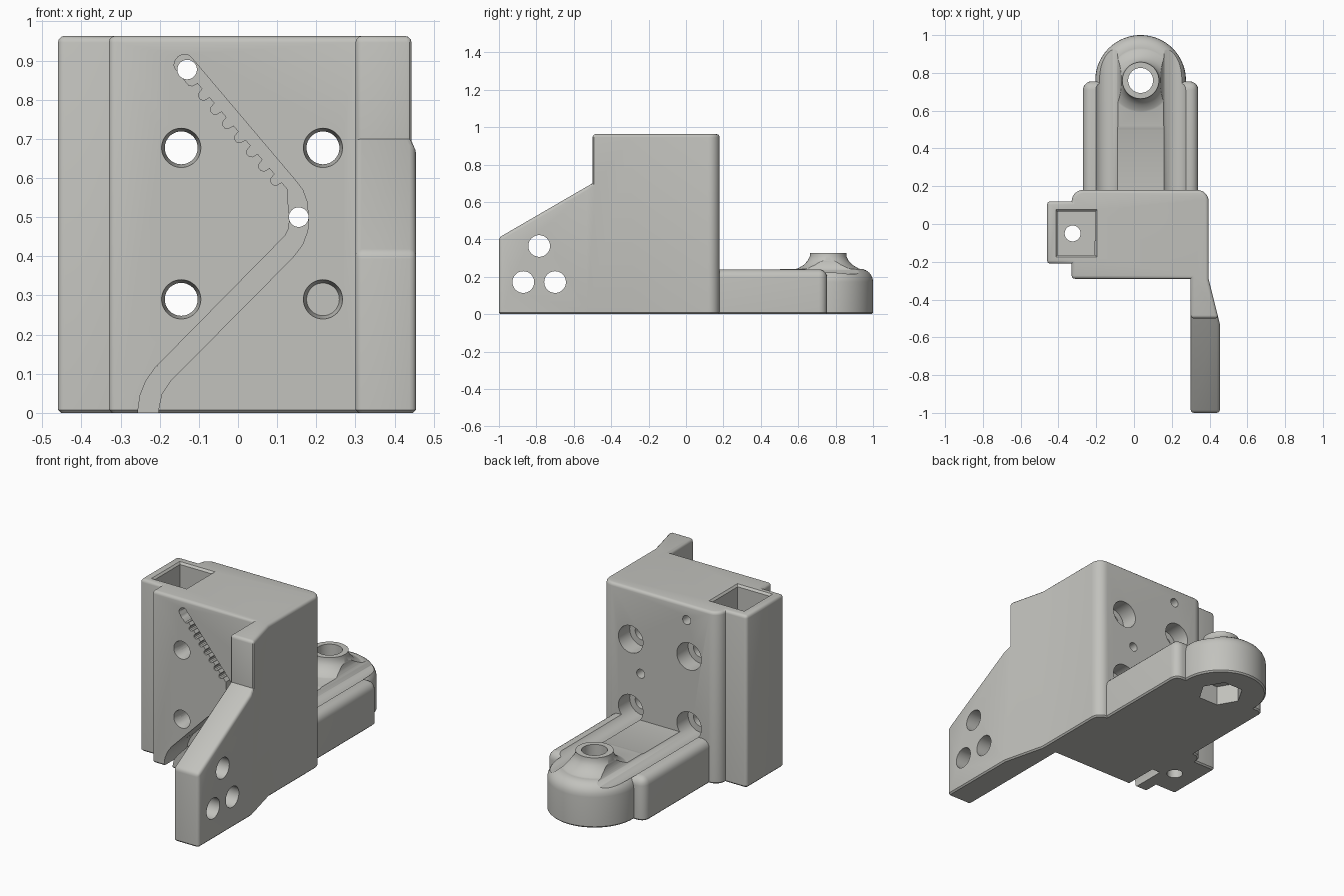
import bpy, bmesh, math
from math import sin, cos, pi

if "Cube" in bpy.data.objects:
    bpy.data.objects.remove(bpy.data.objects["Cube"])

grey = bpy.data.materials.new("warm_grey_plastic")
grey.diffuse_color = (0.54, 0.54, 0.51, 1)
grey.use_nodes = True
grey.node_tree.nodes["Principled BSDF"].inputs["Base Color"].default_value = grey.diffuse_color


def arc(cx, cy, r, a0, a1, n):
    return [(cx + r * cos(math.radians(a0 + (a1 - a0) * i / n)),
             cy + r * sin(math.radians(a0 + (a1 - a0) * i / n))) for i in range(n + 1)]


def circle(cx, cy, r, n=48):
    return arc(cx, cy, r, 0, 360, n)[:-1]


def rect(x0, y0, x1, y1):
    return [(x0, y0), (x1, y0), (x1, y1), (x0, y1)]


def finish(name, bm):
    bmesh.ops.recalc_face_normals(bm, faces=bm.faces[:])
    me = bpy.data.meshes.new(name)
    bm.to_mesh(me)
    bm.free()
    ob = bpy.data.objects.new(name, me)
    bpy.context.collection.objects.link(ob)
    me.materials.append(grey)
    return ob


def prism(name, pts, axis, lo, hi, end_scale=1.0):
    """Extrude a 2D outline along an axis, optionally scaling the far end."""
    put = {'x': lambda a, b, t: (t, a, b),
           'y': lambda a, b, t: (a, t, b),
           'z': lambda a, b, t: (a, b, t)}[axis]
    ca = sum(p[0] for p in pts) / len(pts)
    cb = sum(p[1] for p in pts) / len(pts)
    bm = bmesh.new()
    v0 = [bm.verts.new(put(a, b, lo)) for a, b in pts]
    v1 = [bm.verts.new(put(ca + (a - ca) * end_scale, cb + (b - cb) * end_scale, hi))
          for a, b in pts]
    n = len(pts)
    bm.faces.new(v0)
    bm.faces.new(v1)
    for i in range(n):
        bm.faces.new((v0[i], v0[(i + 1) % n], v1[(i + 1) % n], v1[i]))
    return finish(name, bm)


def lathe(name, cx, cy, prof, n=64):
    bm = bmesh.new()
    rings = [[bm.verts.new((x, y, z)) for x, y in circle(cx, cy, r, n)] for r, z in prof]
    bm.faces.new(rings[0])
    bm.faces.new(rings[-1])
    for a, b in zip(rings, rings[1:]):
        for i in range(n):
            bm.faces.new((a[i], a[(i + 1) % n], b[(i + 1) % n], b[i]))
    return finish(name, bm)


def combine(ob, other, op):
    m = ob.modifiers.new(op, 'BOOLEAN')
    m.operation, m.object, m.solver = op, other, 'EXACT'
    bpy.context.view_layer.objects.active = ob
    bpy.ops.object.modifier_apply(modifier=m.name)
    bpy.data.objects.remove(other)


def round_edges(ob, width, segs):
    """Round convex sharp edges, then chamfer the bottom rim."""
    bm = bmesh.new()
    bm.from_mesh(ob.data)

    def sharp(bottom):
        return [e for e in bm.edges if len(e.link_faces) == 2 and e.is_convex
                and e.calc_face_angle() > 0.4
                and all(v.co.z < 1e-4 for v in e.verts) == bottom]
    for bottom, w, s in ((False, width, segs), (True, 0.008, 1)):
        bmesh.ops.bevel(bm, geom=sharp(bottom), offset=w, segments=s, profile=0.5,
                        affect='EDGES', clamp_overlap=False)
    bm.to_mesh(ob.data)
    bm.free()


# Main block with side tower and forward arm
outline = [(-0.46, -0.21), (-0.33, -0.21), (-0.33, -0.29), (0.30, -0.29), (0.30, -1.0),
           (0.455, -1.0), (0.455, -0.53), (0.395, -0.29)]
outline += arc(0.335, 0.12, 0.06, 0, 90, 8) + arc(-0.27, 0.12, 0.06, 90, 180, 8)
outline += [(-0.46, 0.12)]
body = prism("mount_bracket", outline, 'z', 0, 0.963)
combine(body, prism("arm_slope", [(-1.1, 0.352), (-0.5, 0.70), (-0.5, 1.1), (-1.1, 1.1)],
                    'x', 0.2, 0.6), 'DIFFERENCE')
round_edges(body, 0.017, 3)

# Rear foot, its rounded end and the flared boss
CX, CY = 0.035, 0.76
foot = prism("foot", rect(-0.27, 0.10, 0.34, 0.755), 'z', 0, 0.24)
round_edges(foot, 0.045, 5)
cap = prism("foot_end", [(CX - 0.24, 0.45), (CX + 0.24, 0.45)] + arc(CX, CY, 0.24, 0, 180, 48),
            'z', 0, 0.243)
round_edges(cap, 0.07, 6)
boss = lathe("boss", CX, CY, [(0.19, 0.15), (0.19, 0.236), (0.16, 0.246), (0.13, 0.264),
                              (0.108, 0.288), (0.098, 0.31), (0.097, 0.327)])
for part in (foot, cap, boss):
    combine(body, part, 'UNION')

cuts = []
# Four screw holes with rear counterbores; the lower pair also clears the foot
for x in (-0.145, 0.217):
    for z in (0.29, 0.677):
        cuts += [prism("counterbore", circle(x, z, 0.076), 'y', 0.08, 1.1),
                 prism("screw_hole", circle(x, z, 0.042), 'y', -0.4, 0.3),
                 prism("countersink", circle(x, z, 0.0535), 'y', -0.31, -0.24, 0.78)]
# Small pin holes
for x, z in ((-0.13, 0.877), (0.155, 0.50)):
    cuts.append(prism("pin_hole", circle(x, z, 0.025, 32), 'y', -0.4, 0.3))
# Three holes across the arm
for y, z in ((-0.785, 0.365), (-0.87, 0.172), (-0.70, 0.172)):
    cuts.append(prism("arm_hole", circle(y, z, 0.058), 'x', 0.2, 0.6))
# Square pocket with chamfered rim and floor hole
pocket = rect(-0.405, -0.165, -0.205, 0.065)
cuts += [prism("pocket", pocket, 'z', 0.12, 1.1),
         prism("pocket_rim", pocket, 'z', 0.952, 0.982, 1.25),
         prism("floor_hole", circle(-0.325, -0.05, 0.042), 'z', -0.1, 0.3)]
# Bolt hole and hexagonal nut recess through the boss
cuts += [prism("bolt_hole", circle(CX, CY, 0.066), 'z', -0.1, 0.5),
         prism("nut_recess", circle(CX, CY, 0.12, 6), 'z', -0.1, 0.11)]

# Belt groove: smooth right side, toothed left side on the upper run
right = [(-0.203, -0.03), (-0.203, 0.01), (-0.195, 0.048), (-0.172, 0.082),
         (0.140, 0.397), (0.165, 0.43), (0.178, 0.465), (0.180, 0.50),
         (0.176, 0.54), (0.165, 0.57), (0.150, 0.59), (-0.121, 0.91)]
left = [(0.132, 0.50), (0.130, 0.472), (0.120, 0.452), (0.105, 0.437),
        (-0.212, 0.115), (-0.235, 0.082), (-0.250, 0.045), (-0.255, 0.01), (-0.255, -0.03)]
dx, dz = -0.646, 0.763                     # direction up the toothed run


def along(t, off):
    return (0.150 + dx * t - 0.763 * off, 0.59 + dz * t - 0.646 * off)


teeth = [(0.128, 0.535), along(0.0, 0.03)]
for i in range(8):
    t = 0.024 + i * 0.0475
    teeth += [along(t, 0.03), along(t + 0.003, 0.045), along(t + 0.010, 0.051),
              along(t + 0.018, 0.051), along(t + 0.025, 0.045), along(t + 0.028, 0.03)]
teeth = teeth[:-2]                         # last notch runs into the rounded end
end = [along(0.42 + 0.02 * sin(pi * k / 6), 0.025 - 0.025 * cos(pi * k / 6)) for k in range(7)]
groove = right + end[1:] + teeth[::-1] + left
cuts.append(prism("belt_groove", groove, 'y', -0.4, -0.09))

for c in cuts:
    combine(body, c, 'DIFFERENCE')

# Shading
bpy.ops.object.select_all(action='DESELECT')
body.select_set(True)
bpy.context.view_layer.objects.active = body
bpy.ops.object.shade_smooth_by_angle(angle=math.radians(32))
